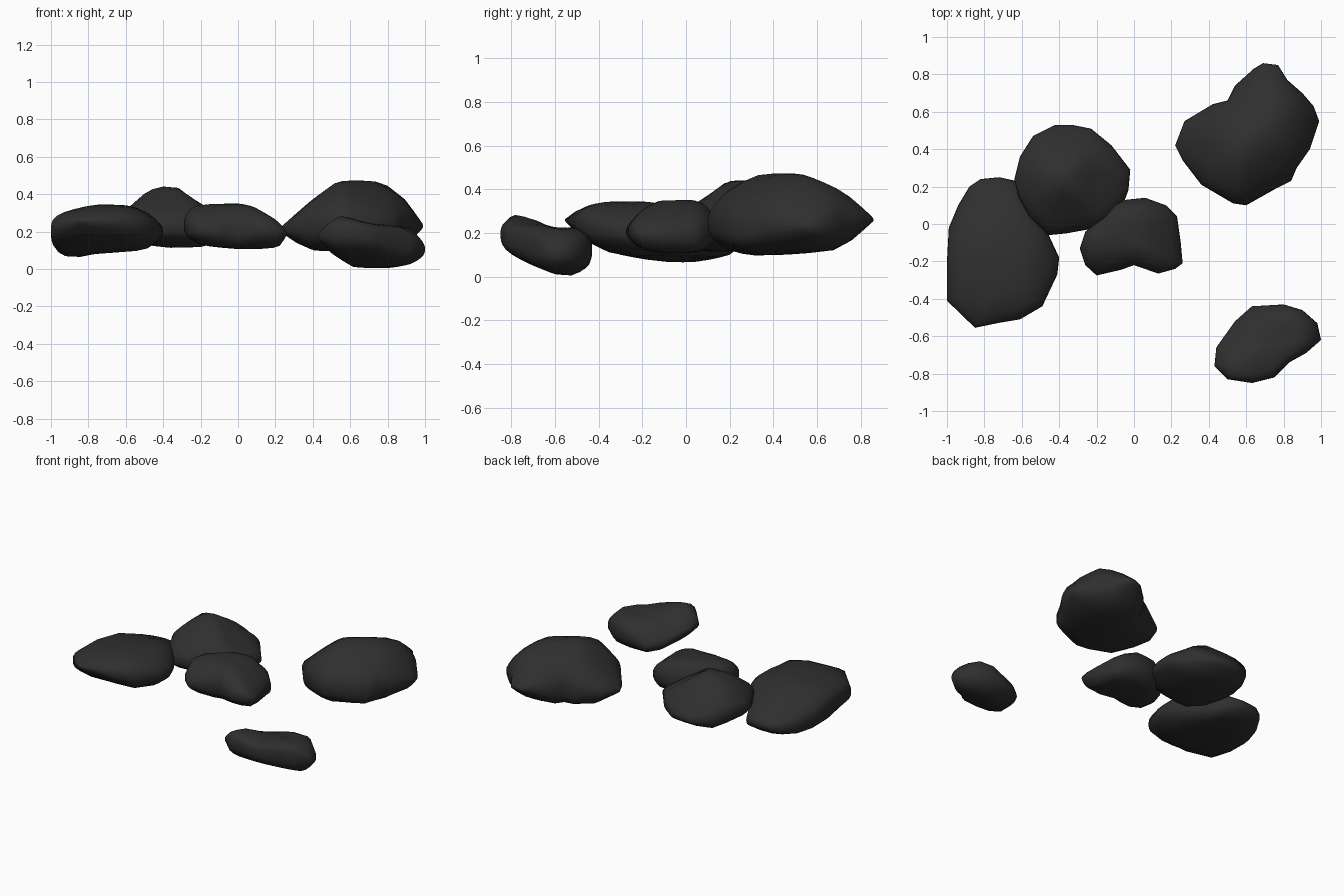
import bpy, bmesh

stone = bpy.data.materials.new("charcoal stone")
stone.diffuse_color = (0.028, 0.028, 0.028, 1)


def interp(profile, t):
    """Piecewise linear height at t along a silhouette profile."""
    if t <= profile[0][0]:
        return profile[0][1]
    for (a, za), (b, zb) in zip(profile, profile[1:]):
        if t <= b:
            return za + (zb - za) * (t - a) / (b - a)
    return profile[-1][1]


def softmin(a, b, k=0.02):
    h = max(k - abs(a - b), 0) / k
    return min(a, b) - h * h * k / 6


def rock(name, centre, outline, top_x, low_x, top_y, low_y, top_d=((0, 1),), blunt=6.0):
    """Rounded boulder fitted to a plan outline, front/side silhouettes and a diagonal slope."""
    cx, cy = centre

    def point(p, s, side):
        x, y = cx + (p[0] - cx) * s, cy + (p[1] - cy) * s
        hi = softmin(interp(top_x, x), interp(top_y, y))
        hi = softmin(hi, interp(top_d, 0.819 * y - 0.574 * x))
        lo = -softmin(-interp(low_x, x), -interp(low_y, y))
        bulge = (1 - s ** blunt) ** (1 / 3)
        return (x, y, (hi + lo) / 2 + side * bulge * max(hi - lo, 0.03) / 2)

    half = [0.15, 0.35, 0.55, 0.75, 0.88, 0.96, 0.993]
    steps = [(s, -1) for s in half] + [(1, 0)] + [(s, 1) for s in half[::-1]]
    n = len(outline)
    verts = [point(p, s, side) for s, side in steps for p in outline]
    verts += [point(centre, 0, -1), point(centre, 0, 1)]
    last = (len(steps) - 1) * n
    faces = []
    for i in range(n):
        j = (i + 1) % n
        for r in range(0, last, n):
            faces.append((r + i, r + n + i, r + n + j, r + j))
        faces.append((last + n, i, j))
        faces.append((last + n + 1, last + j, last + i))
    mesh = bpy.data.meshes.new(name)
    mesh.from_pydata(verts, [], faces)
    bm = bmesh.new()
    bm.from_mesh(mesh)
    bmesh.ops.recalc_face_normals(bm, faces=bm.faces)
    bm.to_mesh(mesh)
    bm.free()
    mesh.materials.append(stone)
    for f in mesh.polygons:
        f.use_smooth = True
    ob = bpy.data.objects.new(name, mesh)
    bpy.context.collection.objects.link(ob)


# left boulder, with a steep outer face, falling towards the back
rock("left_rock", (-0.72, -0.16),
     [(-0.99, -0.02), (-0.94, 0.1), (-0.88, 0.2), (-0.82, 0.24), (-0.72, 0.25), (-0.63, 0.23),
      (-0.57, 0.1), (-0.46, -0.05), (-0.4, -0.18), (-0.41, -0.27), (-0.49, -0.44),
      (-0.61, -0.51), (-0.73, -0.53), (-0.85, -0.555), (-1.0, -0.41), (-1.0, -0.2)],
     [(-1, 0.29), (-0.86, 0.325), (-0.73, 0.355), (-0.6, 0.345), (-0.5, 0.315), (-0.4, 0.25)],
     [(-1, 0.1), (-0.94, 0.065), (-0.88, 0.055), (-0.77, 0.08), (-0.5, 0.1), (-0.4, 0.15)],
     [(-0.56, 0.27), (-0.5, 0.31), (-0.4, 0.345), (-0.2, 0.35), (0, 0.31), (0.1, 0.265), (0.25, 0.2)],
     [(-0.56, 0.25), (-0.48, 0.17), (-0.35, 0.11), (-0.2, 0.08), (0, 0.055), (0.2, 0.09), (0.25, 0.12)],
     [(0.38, 0.35), (0.54, 0.25), (0.68, 0.2)], blunt=8)

# peaked boulder in the cluster
rock("peaked_rock", (-0.36, 0.25),
     [(-0.64, 0.24), (-0.61, 0.36), (-0.54, 0.47), (-0.42, 0.53), (-0.33, 0.53), (-0.23, 0.51),
      (-0.12, 0.42), (-0.02, 0.29), (-0.03, 0.18), (-0.06, 0.1), (-0.14, 0.01), (-0.25, -0.03),
      (-0.36, -0.05), (-0.46, -0.06), (-0.56, 0.04), (-0.62, 0.15)],
     [(-0.64, 0.3), (-0.58, 0.34), (-0.48, 0.42), (-0.4, 0.445), (-0.32, 0.435), (-0.22, 0.36), (-0.02, 0.26)],
     [(-0.64, 0.19), (-0.5, 0.13), (-0.36, 0.11), (-0.2, 0.115), (-0.02, 0.17)],
     [(-0.06, 0.28), (0.1, 0.37), (0.19, 0.44), (0.28, 0.445), (0.4, 0.36), (0.53, 0.24)],
     [(-0.06, 0.16), (0.1, 0.11), (0.4, 0.115), (0.53, 0.17)])

# small boulder in the cluster
rock("centre_rock", (0.01, -0.07),
     [(-0.29, -0.13), (-0.26, -0.04), (-0.16, 0.04), (-0.1, 0.11), (-0.04, 0.13), (0.06, 0.14),
      (0.17, 0.1), (0.23, 0.04), (0.25, -0.1), (0.26, -0.21), (0.22, -0.24), (0.13, -0.265),
      (0, -0.22), (-0.07, -0.245), (-0.2, -0.275), (-0.26, -0.22)],
     [(-0.29, 0.32), (-0.24, 0.35), (0, 0.355), (0.08, 0.335), (0.22, 0.26), (0.26, 0.22)],
     [(-0.29, 0.15), (-0.2, 0.125), (0, 0.105), (0.22, 0.105), (0.26, 0.16)],
     [(-0.28, 0.24), (-0.2, 0.31), (-0.12, 0.35), (0.03, 0.355), (0.1, 0.335), (0.14, 0.27)],
     [(-0.28, 0.17), (-0.2, 0.12), (-0.05, 0.1), (0.08, 0.11), (0.14, 0.15)])

# large boulder at back right, with a diagonal crest
rock("back_right_rock", (0.6, 0.45),
     [(0.22, 0.42), (0.27, 0.55), (0.42, 0.64), (0.5, 0.66), (0.54, 0.74), (0.64, 0.83),
      (0.69, 0.86), (0.77, 0.85), (0.82, 0.77), (0.9, 0.7), (0.96, 0.63), (0.99, 0.55),
      (0.94, 0.4), (0.87, 0.3), (0.84, 0.23), (0.76, 0.19), (0.6, 0.1), (0.53, 0.11),
      (0.36, 0.21), (0.26, 0.34)],
     [(0.22, 0.23), (0.4, 0.375), (0.54, 0.475), (0.67, 0.485), (0.78, 0.46), (0.9, 0.375), (0.99, 0.26)],
     [(0.22, 0.19), (0.3, 0.14), (0.42, 0.09), (0.6, 0.1), (0.85, 0.12), (0.95, 0.16), (0.99, 0.2)],
     [(0.1, 0.34), (0.22, 0.425), (0.36, 0.48), (0.5, 0.485), (0.7, 0.41), (0.82, 0.32), (0.86, 0.28)],
     [(0.1, 0.15), (0.2, 0.11), (0.32, 0.09), (0.55, 0.105), (0.68, 0.12), (0.77, 0.165), (0.86, 0.24)],
     [(-0.32, 0.3), (-0.24, 0.36), (-0.05, 0.475), (0.03, 0.475), (0.2, 0.39), (0.3, 0.315)])

# low boulder at front right, sloping down towards the back
rock("front_right_rock", (0.71, -0.64),
     [(0.43, -0.76), (0.44, -0.66), (0.54, -0.52), (0.63, -0.44), (0.8, -0.43), (0.9, -0.46),
      (0.98, -0.53), (1.0, -0.62), (0.92, -0.69), (0.83, -0.74), (0.75, -0.82), (0.63, -0.85),
      (0.5, -0.83)],
     [(0.43, 0.21), (0.52, 0.3), (0.7, 0.245), (0.92, 0.225), (1, 0.16)],
     [(0.43, 0.14), (0.5, 0.08), (0.62, 0.005), (0.8, 0), (0.93, 0.02), (1, 0.05)],
     [(-0.85, 0.28), (-0.77, 0.3), (-0.65, 0.24), (-0.58, 0.22), (-0.48, 0.235), (-0.43, 0.23)],
     [(-0.85, 0.12), (-0.7, 0.05), (-0.6, 0.01), (-0.52, 0), (-0.43, 0.04)],
     [(-0.94, 0.31), (-0.86, 0.225), (-0.79, 0.19), (-0.72, 0.11)])
